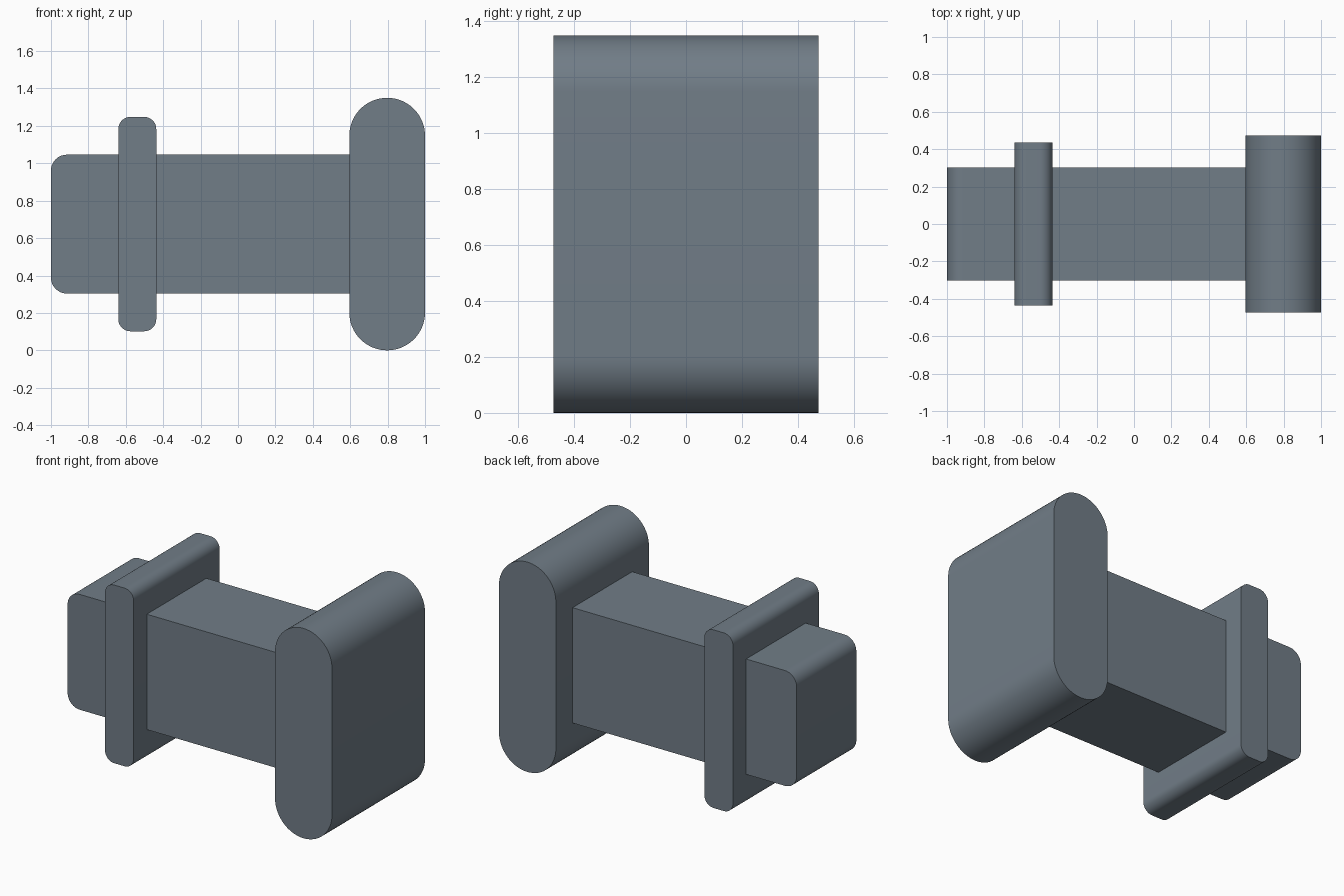
import bpy, bmesh, math

cube = bpy.data.objects.get("Cube")
if cube:
    bpy.data.objects.remove(cube, do_unlink=True)

# Single slate grey material
slate = bpy.data.materials.new("slate_grey")
slate.use_nodes = True
colour = (0.165, 0.205, 0.243, 1.0)
slate.diffuse_color = colour
slate.node_tree.nodes["Principled BSDF"].inputs["Base Color"].default_value = colour

MID_Z = 0.675


def rounded_slab(name, x0, x1, half_height, half_depth, left_r, right_r, steps=16):
    """Side profile with rounded corners, extruded along y."""
    corners = [(x1, 1, right_r, 0), (x0, 1, left_r, 90),
               (x0, -1, left_r, 180), (x1, -1, right_r, 270)]
    points = []
    for x, up, r, start in corners:
        cx = x - r if x == x1 else x + r
        cz = MID_Z + up * (half_height - r)
        for i in range(steps + 1 if r else 1):
            a = math.radians(start + 90 * i / steps)
            points.append((cx + r * math.cos(a), cz + r * math.sin(a)))
    bm = bmesh.new()
    face = bm.faces.new([bm.verts.new((x, -half_depth, z)) for x, z in points])
    out = bmesh.ops.extrude_face_region(bm, geom=[face])
    moved = [v for v in out["geom"] if isinstance(v, bmesh.types.BMVert)]
    bmesh.ops.translate(bm, verts=moved, vec=(0, 2 * half_depth, 0))
    bmesh.ops.remove_doubles(bm, verts=bm.verts, dist=1e-5)
    bmesh.ops.recalc_face_normals(bm, faces=bm.faces)
    mesh = bpy.data.meshes.new(name)
    bm.to_mesh(mesh)
    bm.free()
    mesh.materials.append(slate)
    obj = bpy.data.objects.new(name, mesh)
    bpy.context.collection.objects.link(obj)
    bpy.ops.object.select_all(action="DESELECT")
    obj.select_set(True)
    bpy.context.view_layer.objects.active = obj
    bpy.ops.object.shade_smooth_by_angle(angle=math.radians(30))
    return obj


# Rectangular shank, rounded only at its free end
rounded_slab("shank", -1.0, 0.61, 0.371, 0.303, 0.085, 0)
# Thin collar around the shank
rounded_slab("collar", -0.64, -0.437, 0.573, 0.437, 0.065, 0.065)
# Large head with fully rounded top and bottom
rounded_slab("head", 0.595, 1.0, 0.675, 0.473, 0.2025, 0.2025)
